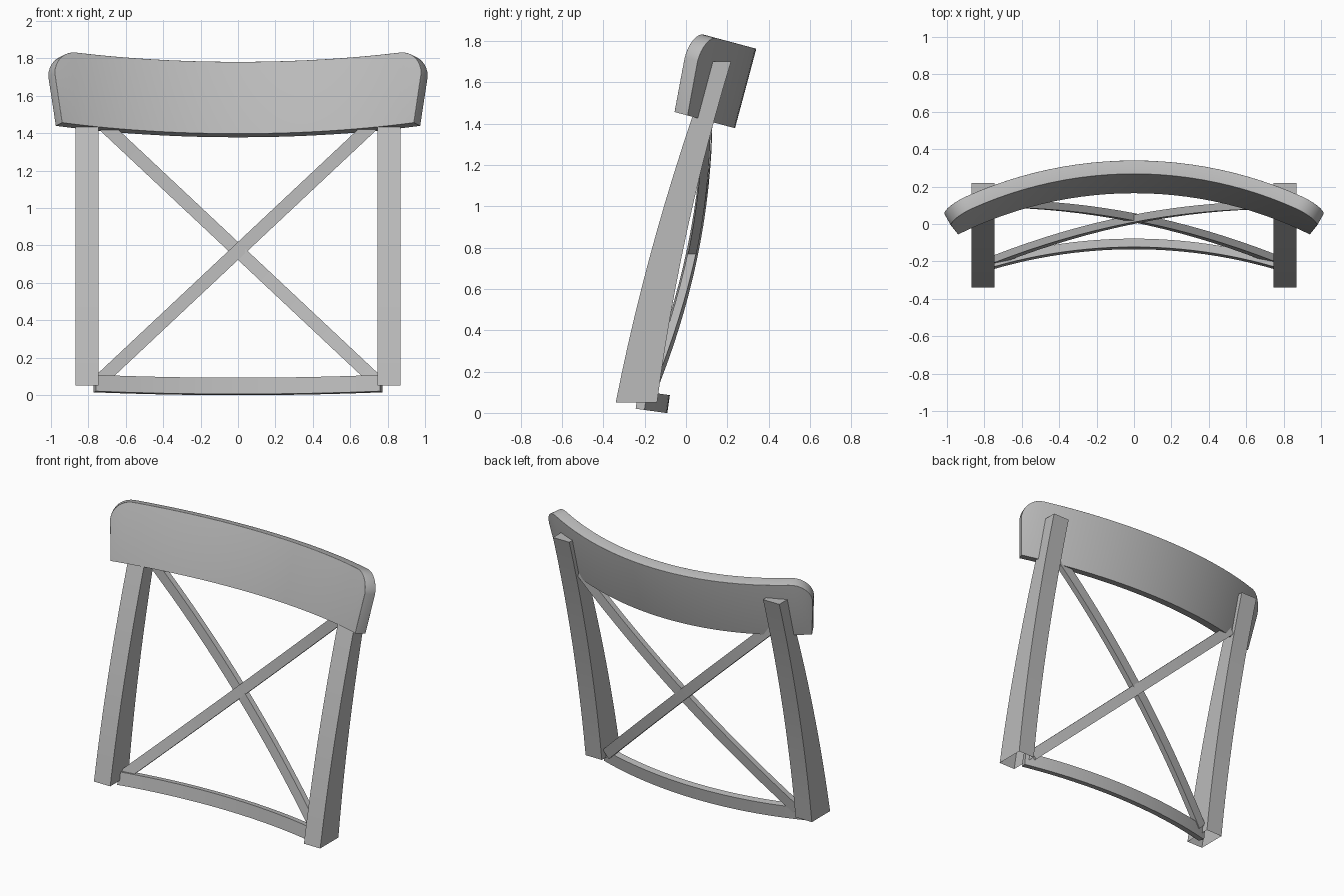
import bpy, bmesh, math
from mathutils import Matrix, Vector

cube = bpy.data.objects.get("Cube")
if cube:
    bpy.data.objects.remove(cube)

GREY = (0.5, 0.5, 0.5, 1)
mat = bpy.data.materials.new("plain grey")
mat.use_nodes = True
mat.diffuse_color = GREY
mat.node_tree.nodes["Principled BSDF"].inputs["Base Color"].default_value = GREY


def finish(name, bm, angle=35):
    bmesh.ops.recalc_face_normals(bm, faces=bm.faces)
    me = bpy.data.meshes.new(name)
    bm.to_mesh(me)
    bm.free()
    ob = bpy.data.objects.new(name, me)
    me.materials.append(mat)
    bpy.context.collection.objects.link(ob)
    bpy.ops.object.select_all(action="DESELECT")
    ob.select_set(True)
    bpy.context.view_layer.objects.active = ob
    bpy.ops.object.shade_smooth_by_angle(angle=math.radians(angle))
    return ob


def loft(name, sections, open_start=False):
    """Skin a row of four-cornered sections into a bar."""
    bm = bmesh.new()
    rings = [[bm.verts.new(p) for p in s] for s in sections]
    for a, b in zip(rings, rings[1:]):
        for i in range(4):
            j = (i + 1) % 4
            bm.faces.new((a[i], a[j], b[j], b[i]))
    bm.faces.new(rings[-1])
    if open_start:
        # Temporary cap gives consistent outward normals
        cap = bm.faces.new(rings[0])
        bmesh.ops.recalc_face_normals(bm, faces=bm.faces)
        bmesh.ops.delete(bm, geom=[cap], context="FACES_ONLY")
    else:
        bm.faces.new(rings[0])
    return finish(name, bm)


# Rear posts: tapering, leaning back, gently bowed, open underneath
def post(name, side):
    sections = []
    for i in range(13):
        t = i / 12
        bow = 0.14 * t * (1 - t)
        front = -0.34 + 0.465 * t - bow
        back = -0.14 + 0.358 * t - bow
        z = 0.05 + 1.65 * t
        sections.append([(side * x, y, z) for x, y in
                         ((0.745, front), (0.87, front), (0.87, back), (0.745, back))])
    loft(name, sections, open_start=True)


post("left_post", 1)
post("right_post", -1)


# Crossed braces: bowed bars running corner to corner
def brace(name, side, shift):
    half_w, half_t = 0.035, 0.02
    across = Vector((-side * 0.687, 0, 0.727)) * half_w
    depth = Vector((0, half_t, 0))
    sections = []
    for i in range(17):
        t = i / 16
        y = -0.185 + 0.289 * t + 0.28 * t * (1 - t) + shift
        c = Vector((side * (1.46 * t - 0.73), y, 0.085 + 1.37 * t))
        sections.append([c - across - depth, c + across - depth,
                         c + across + depth, c - across + depth])
    loft(name, sections)


brace("front_brace", 1, -0.004)
brace("back_brace", -1, 0.004)

# Lower rail: shallow arc between the posts, tipped back slightly
tip = Matrix.Rotation(math.radians(-8), 3, "X")
base = Vector((0, -0.135, 0.005))
radius = 2.68
sections = []
for i in range(25):
    a = (i / 12 - 1) * 0.287
    ring = []
    for r, z in ((radius, 0), (radius + 0.045, 0), (radius + 0.045, 0.088), (radius, 0.088)):
        p = Vector((r * math.sin(a), r * math.cos(a) - radius, z))
        ring.append(base + tip @ p)
    sections.append(ring)
loft("lower_rail", sections)


# Top rail: flat board with rounded upper corners, softened, then bent and tilted
def top_rail():
    low, high, end, foot, corner, thick = 1.392, 1.79, 1.04, 0.995, 0.13, 0.075
    straight = [k / 12 * (end - corner) for k in range(13)]
    tops = [(s, high) for s in straight]
    for k in range(1, 9):
        a = k / 8 * math.pi / 2
        tops.append((end - corner + corner * math.sin(a), high - corner + corner * math.cos(a)))
    feet = [(foot * s / end, low) for s, _ in tops]
    tops = [(-s, v) for s, v in tops[:0:-1]] + tops
    feet = [(-s, v) for s, v in feet[:0:-1]] + feet

    bm = bmesh.new()
    rows = [[bm.verts.new((s, d, v)) for s, v in line]
            for line, d in ((feet, -thick / 2), (tops, -thick / 2),
                            (tops, thick / 2), (feet, thick / 2))]
    n = len(tops)
    for a, b in zip(rows, rows[1:] + rows[:1]):
        for i in range(n - 1):
            bm.faces.new((a[i], a[i + 1], b[i + 1], b[i]))
    for i in (0, n - 1):
        bm.faces.new([row[i] for row in rows])
    bmesh.ops.recalc_face_normals(bm, faces=bm.faces)

    # Soften the front and back rims, leaving the underside crisp
    def is_rim(e):
        p, q = (v.co for v in e.verts)
        under = p.z < low + 0.001 and q.z < low + 0.001
        return (not under and abs(p.y - q.y) < 0.001 and
                e.calc_face_angle(0) > math.radians(60))
    rim = [e for e in bm.edges if is_rim(e)]
    bmesh.ops.bevel(bm, geom=rim, offset=0.03, offset_type="OFFSET", segments=4,
                    profile=0.5, affect="EDGES", clamp_overlap=True)

    # Bend around a vertical axis, then lean the whole board back
    mid = 2.085
    lean = Matrix.Rotation(math.radians(-15), 3, "X")
    for v in bm.verts:
        a, r = v.co.x / mid, mid + v.co.y
        v.co = lean @ Vector((r * math.sin(a), r * math.cos(a) - 2.25, v.co.z))
    finish("top_rail", bm, 40)


top_rail()
